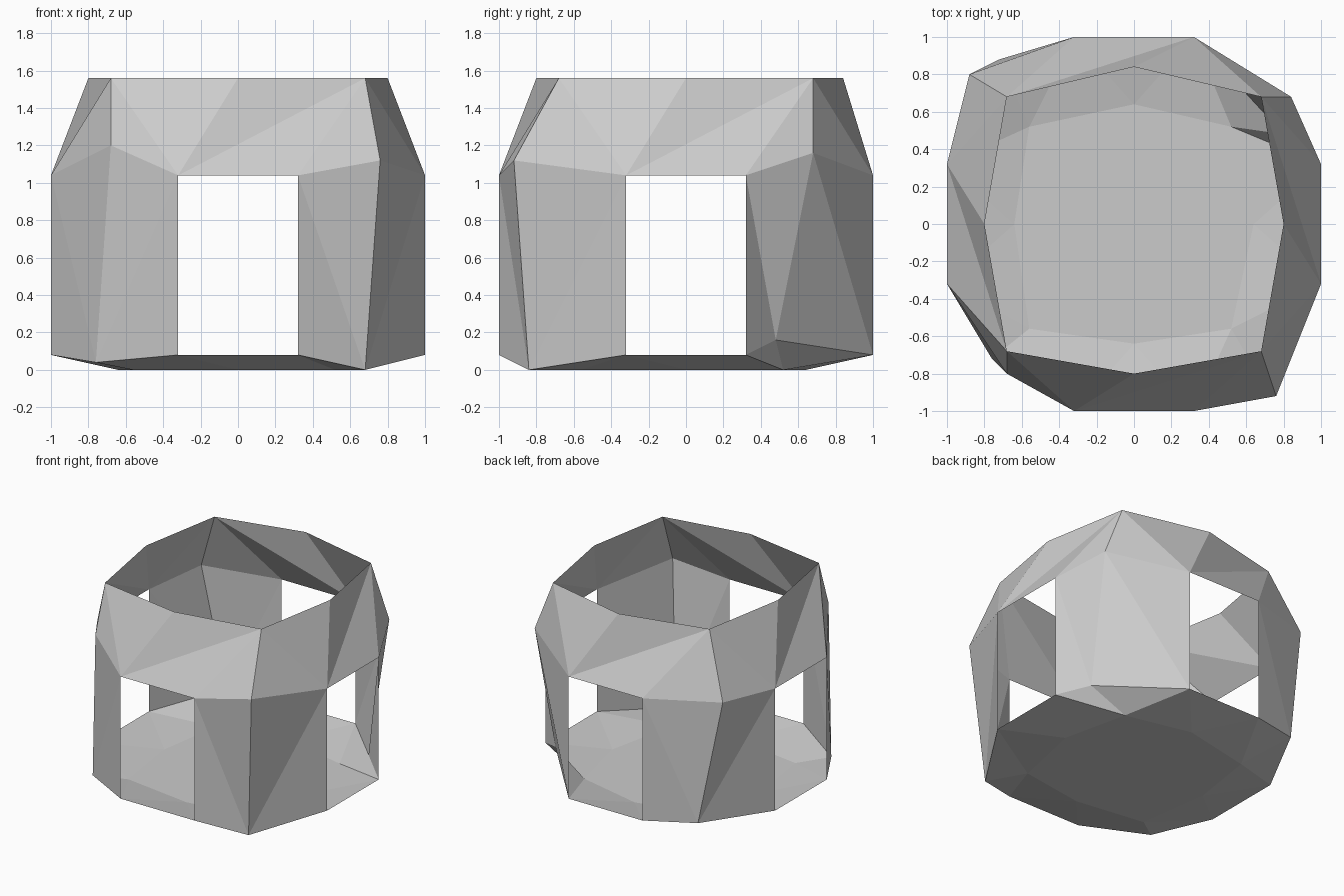
import bpy, bmesh
from mathutils import Vector, Matrix

cube = bpy.data.objects.get("Cube")
if cube:
    bpy.data.objects.remove(cube)

stone = bpy.data.materials.new("pale_grey")
stone.use_nodes = True
stone.diffuse_color = (0.6, 0.6, 0.6, 1)
stone.node_tree.nodes["Principled BSDF"].inputs["Base Color"].default_value = (0.6, 0.6, 0.6, 1)

RIM, HEAD, SILL = 1.56, 1.04, 0.08

# Irregular corner points, anticlockwise from the front right: upper knee, foot, floor corner
UPPER = [(-.68, -.8, 1.2), (.76, -.92, 1.12), (.84, .68, 1.16), (-.88, .8, 1.08)]
FOOT = [(-.76, -.72, .04), (.68, -.84, 0), (.8, .48, .16), (-.72, .88, .12)]
FLOOR = [(-.56, -.56, 0), (.52, -.56, 0), (.52, .52, 0), (-.56, .52, 0)]
RIM_MID = [.8, .8, .84, .8]


def turn(k, x, y, z):
    """Point of the front side carried round to side k by quarter turns."""
    p = Vector((x, y, z))
    for _ in range(k % 4):
        p = Vector((-p.y, p.x, p.z))
    return p


def make_part(name, faces):
    """Flat-faced sheet whose faces all look away from the middle."""
    bm = bmesh.new()
    middle = Vector((0, 0, .7))
    for points in faces:
        face = bm.faces.new([bm.verts.new(p) for p in points])
        face.normal_update()
        if face.normal.dot(face.calc_center_median() - middle) < 0:
            face.normal_flip()
    bmesh.ops.remove_doubles(bm, verts=bm.verts, dist=.0005)
    mesh = bpy.data.meshes.new(name)
    bm.to_mesh(mesh)
    bm.free()
    mesh.materials.append(stone)
    bpy.context.collection.objects.link(bpy.data.objects.new(name, mesh))


band, pillars, base = [], [], []
for k in range(4):
    n = (k + 1) % 4
    # Doorway corners of this side, and of the side before it
    head_a, head_b = turn(k, -.32, -1, HEAD), turn(k, .32, -1, HEAD)
    sill_a, sill_b = turn(k, -.32, -1, SILL), turn(k, .32, -1, SILL)
    prev_head, prev_sill = turn(k + 3, .32, -1, HEAD), turn(k + 3, .32, -1, SILL)

    # Sloping band above the doorway
    rim_a, rim_b = turn(k, -.68, -.68, RIM), turn(k, .68, -.68, RIM)
    rim_mid = turn(k, 0, -RIM_MID[k], RIM)
    band += [(head_a, rim_mid, rim_a), (head_a, rim_b, rim_mid), (head_a, head_b, rim_b),
             (UPPER[k], head_a, rim_a), (head_b, UPPER[n], rim_b)]

    # Folded corner pillar
    up, foot = UPPER[k], FOOT[k]
    pillars += [(prev_sill, foot, prev_head), (prev_head, foot, up)]
    if k == 2:
        pillars += [(foot, sill_a, up), (sill_a, head_a, up)]
    else:
        pillars += [(foot, sill_a, head_a), (foot, head_a, up)]

    # Bevel between the sills and the floor
    mid = turn(k, 0, -.64, 0)
    base += [(sill_a, mid, sill_b), (FLOOR[k], mid, sill_a), (FLOOR[k], sill_a, foot),
             (mid, FLOOR[n], sill_b), (sill_b, FLOOR[n], FOOT[n])]

# Flat octagonal floor
base.append([p for k in range(4) for p in (FLOOR[k], turn(k, 0, -.64, 0))])

make_part("upper_band", band)
make_part("corner_pillars", pillars)
make_part("floor_base", base)
